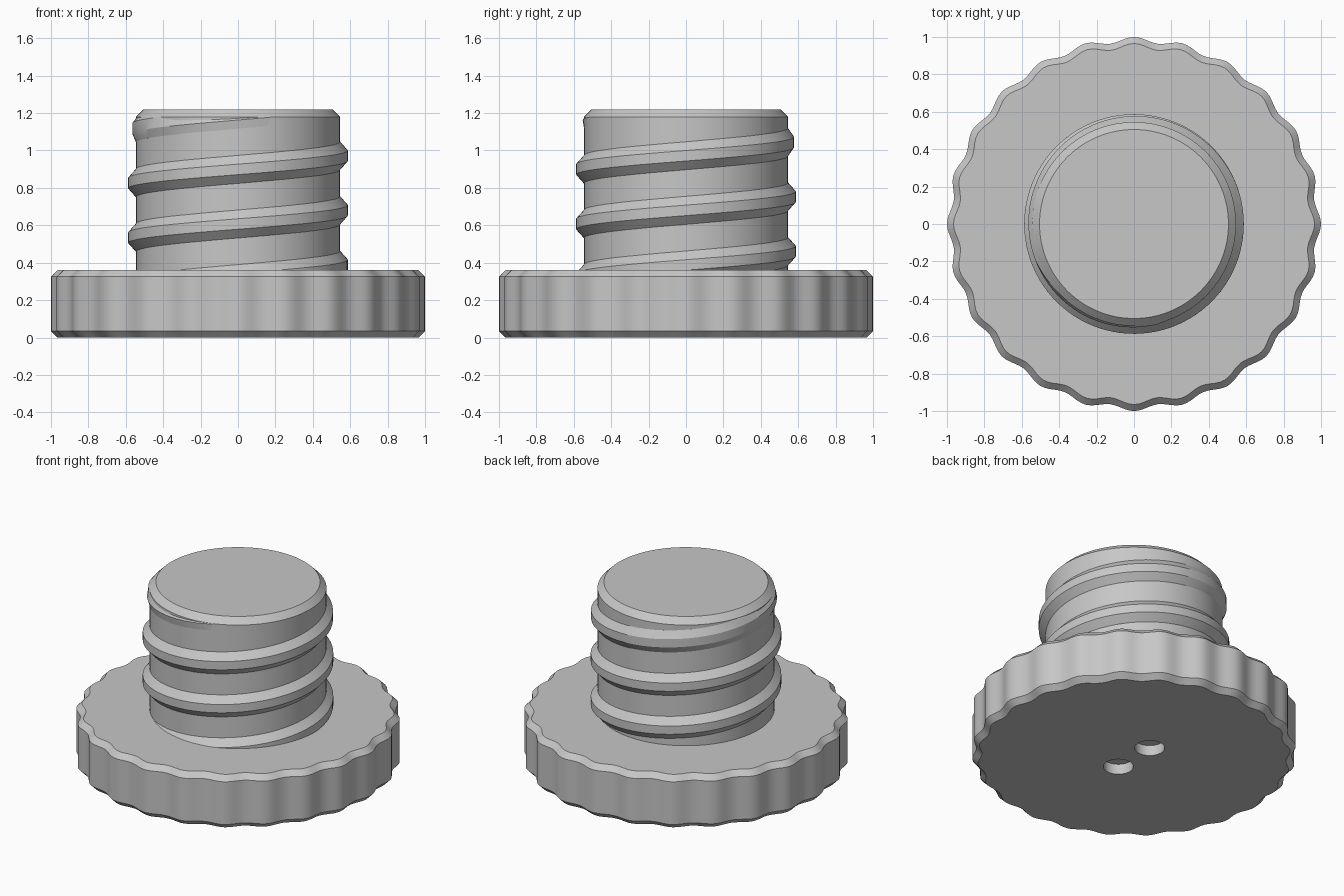
import bpy
import bmesh
from math import cos, sin, tau, radians

if "Cube" in bpy.data.objects:
    bpy.data.objects.remove(bpy.data.objects["Cube"], do_unlink=True)

grey = bpy.data.materials.new("plain grey")
grey.use_nodes = True
grey.diffuse_color = (0.57, 0.57, 0.57, 1)
grey.node_tree.nodes["Principled BSDF"].inputs["Base Color"].default_value = grey.diffuse_color


def loft(name, rings, closed_loop=True):
    """Skin a list of equal point rings and cap both ends."""
    bm = bmesh.new()
    loops = [[bm.verts.new(p) for p in ring] for ring in rings]
    n = len(loops[0])
    for a, b in zip(loops, loops[1:]):
        for i in range(n):
            j = (i + 1) % n
            bm.faces.new((a[i], a[j], b[j], b[i]))
    bm.faces.new(loops[0])
    bm.faces.new(loops[-1])
    bmesh.ops.recalc_face_normals(bm, faces=bm.faces)
    mesh = bpy.data.meshes.new(name)
    bm.to_mesh(mesh)
    bm.free()
    obj = bpy.data.objects.new(name, mesh)
    bpy.context.collection.objects.link(obj)
    mesh.materials.append(grey)
    return obj


def activate(obj):
    bpy.ops.object.select_all(action='DESELECT')
    obj.select_set(True)
    bpy.context.view_layer.objects.active = obj


def smooth(obj):
    activate(obj)
    bpy.ops.object.shade_smooth_by_angle(angle=radians(25))


def ring(radius, z, segments, ripple=0.0, lobes=24):
    points = []
    for i in range(segments):
        a = tau * i / segments
        r = radius - ripple + ripple * cos(lobes * a)
        points.append((r * cos(a), r * sin(a), z))
    return points


# Scalloped grip disc with chamfered rims
RIPPLE = 0.014
grip = loft("grip_disc", [ring(r, z, 240, RIPPLE) for r, z in
                          ((0.965, 0), (1, 0.035), (1, 0.325), (0.965, 0.36))])

# Two shallow round holes in the underside
for side in (-1, 1):
    bpy.ops.mesh.primitive_cylinder_add(vertices=48, radius=0.092, depth=0.14,
                                        location=(0, 0.15 * side, 0))
    cutter = bpy.context.object
    cutter.name = "hole_cutter"
    cutter.hide_render = True
    cutter.data.materials.append(grey)
    activate(grip)
    cut = grip.modifiers.new("hole", 'BOOLEAN')
    cut.operation = 'DIFFERENCE'
    cut.solver = 'EXACT'
    cut.object = cutter
    bpy.ops.object.modifier_apply(modifier=cut.name)
    bpy.data.objects.remove(cutter, do_unlink=True)
smooth(grip)

# Solid shaft with chamfered tip
shaft = loft("shaft", [ring(r, z, 128) for r, z in
                       ((0.545, 0.34), (0.545, 1.18), (0.505, 1.22))])
smooth(shaft)

# Helical thread: trapezoid section, fading out near the tip
PITCH, STEPS = 0.292, 96
ROOT, CORE, CREST = 0.545, 0.51, 0.587
START, FADE, END = -0.5, 2.05, 2.9   # in turns, measured from z = 0.388
sections = []
count = int((END - START) * STEPS)
for k in range(count + 1):
    t = START + (END - START) * k / count
    z = 0.388 + PITCH * t
    height = CREST - ROOT
    if t > FADE:
        height *= 1 - (t - FADE) / (END - FADE)
    profile = ((CORE, -0.075), (ROOT, -0.075), (ROOT + height, -0.028),
               (ROOT + height, 0.028), (ROOT, 0.075), (CORE, 0.075))
    a = tau * t
    section = []
    for r, dz in profile:
        h = min(z + dz, 1.21)
        r = min(r, 0.504 + 1.22 - h)
        section.append((r * cos(a), r * sin(a), h))
    sections.append(section)
thread = loft("screw_thread", sections)
smooth(thread)
